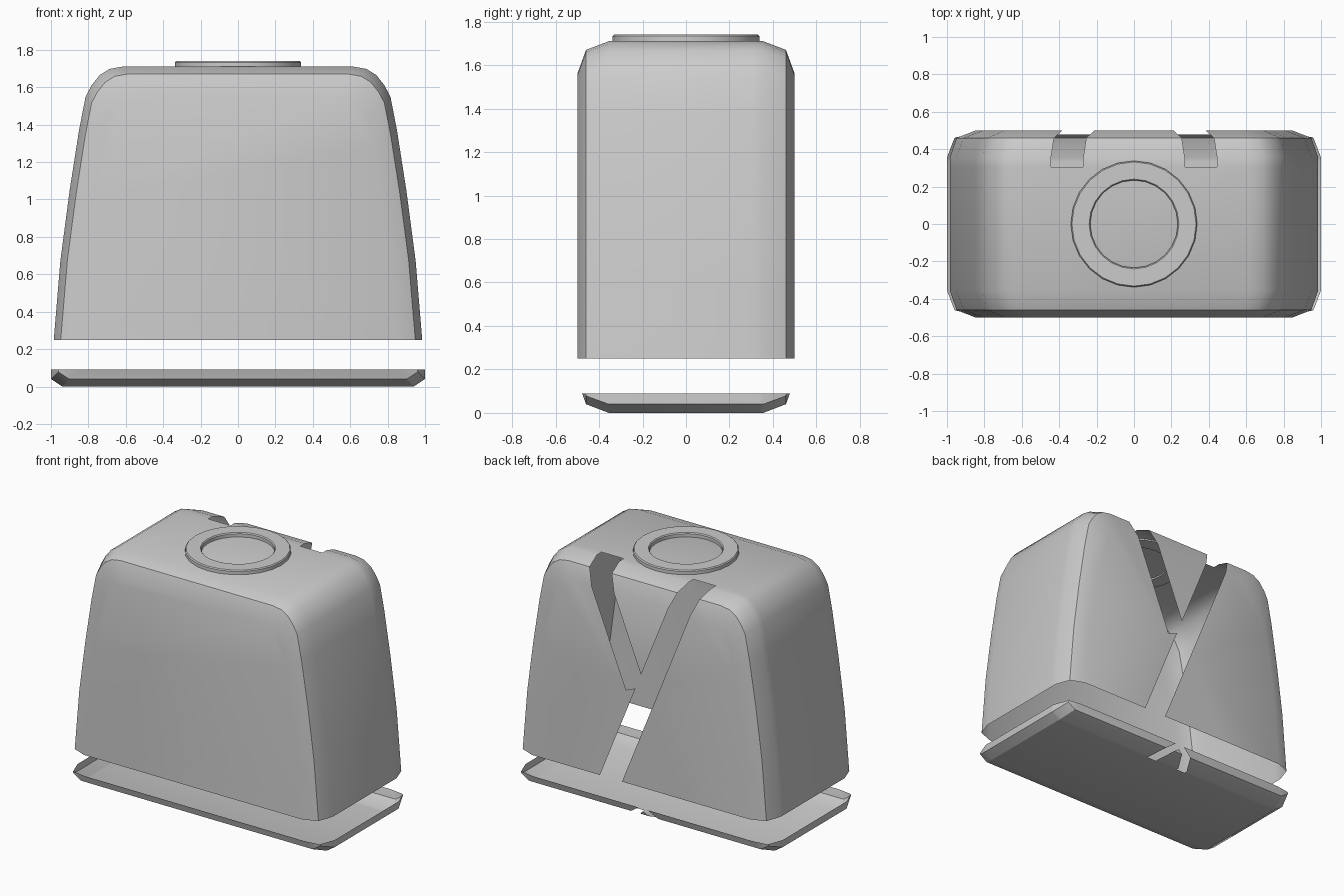
import bpy, bmesh, math

old = bpy.data.objects.get("Cube")
if old:
    bpy.data.objects.remove(old)

grey = bpy.data.materials.new("plain grey")
grey.use_nodes = True
COLOUR = (0.6, 0.6, 0.6, 1)
grey.diffuse_color = COLOUR
grey.node_tree.nodes["Principled BSDF"].inputs["Base Color"].default_value = COLOUR

HEIGHT = 1.71
BASE_CUT, BODY_CUT = 0.09, 0.25
SLOT_END = 0.305          # how far the slot reaches over the roof
SLOPE = 0.405             # sideways run of the slot per unit of height

# Half of the arched outline, from the floor up
HALF = [(0.94, 0), (1, 0.04), (1, 0.09), (0.985, 0.25), (0.95, 0.67), (0.9, 1.05),
        (0.85, 1.37), (0.815, 1.55), (0.783, 1.61), (0.74, 1.665), (0.687, 1.698), (0.62, HEIGHT)]
# Depth and inset of each bevel ring
RINGS = [(-0.5, 0.15), (-0.46, 0.04), (-0.355, 0), (0.355, 0), (0.46, 0.04), (0.5, 0.15)]


def finish(bm, name):
    mesh = bpy.data.meshes.new(name)
    bmesh.ops.delete(bm, geom=[v for v in bm.verts if not v.link_faces], context='VERTS')
    bm.to_mesh(mesh)
    bm.free()
    for p in mesh.polygons:
        p.use_smooth = True
    mesh.set_sharp_from_angle(angle=math.radians(30))
    mesh.materials.append(grey)
    obj = bpy.data.objects.new(name, mesh)
    bpy.context.collection.objects.link(obj)


def loft(bm, loops, cyclic=False):
    n = len(loops[0])
    pairs = list(zip(loops, loops[1:] + loops[:1])) if cyclic else list(zip(loops, loops[1:]))
    for a, b in pairs:
        for i in range(n):
            j = (i + 1) % n
            bm.faces.new((a[i], a[j], b[j], b[i]))


def shell():
    """Arched case with bevelled front and back, as one closed skin."""
    bm = bmesh.new()
    outline = HALF + [(-x, z) for x, z in reversed(HALF)]
    mid = HEIGHT / 2
    loops = [[bm.verts.new((x * (1 - d), y, mid + (z - mid) * (1 - d / mid)))
              for x, z in outline] for y, d in RINGS]
    loft(bm, loops)
    bm.faces.new(loops[0])
    bm.faces.new(loops[-1])
    bmesh.ops.recalc_face_normals(bm, faces=bm.faces)
    return bm


def slice_mesh(bm, co, normal, min_y=None, **clear):
    faces = [f for f in bm.faces if min_y is None or f.calc_center_median().y > min_y]
    geom = set(faces)
    for f in faces:
        geom.update(f.edges)
        geom.update(f.verts)
    bmesh.ops.bisect_plane(bm, geom=list(geom), plane_co=co, plane_no=normal, dist=1e-5, **clear)


def remove(bm, inside, min_y):
    doomed = []
    for f in bm.faces:
        c = f.calc_center_median()
        if c.y > min_y and inside(c.x, c.z):
            doomed.append(f)
    bmesh.ops.delete(bm, geom=doomed, context='FACES')


# Hollow body with a branching slot in the back
body = shell()
slice_mesh(body, (0, 0, BODY_CUT), (0, 0, 1), clear_inner=True)
slice_mesh(body, (0, SLOT_END, 0), (0, 1, 0))
SLOT_X, SLOT_Z, SLOT_W = 0.297, 1.56, 0.086
END_X, END_Z = 0.08, 0.918
for side in (-1, 1):
    for w in (-SLOT_W, SLOT_W):
        slice_mesh(body, (side * SLOT_X + w, 0, SLOT_Z), (1, 0, -side * SLOPE), SLOT_END)
slice_mesh(body, (END_X, 0, END_Z), (SLOPE, 0, 1), SLOT_END)


def in_slot(x, z):
    drop = SLOPE * (SLOT_Z - z)
    long_arm = abs(x + SLOT_X - drop) < SLOT_W
    short_arm = abs(x - SLOT_X + drop) < SLOT_W and SLOPE * (x - END_X) + z > END_Z
    return long_arm or short_arm


remove(body, in_slot, SLOT_END)
finish(body, "body_shell")

# Shallow base tray with a small forked notch in its back rim
tray = shell()
slice_mesh(tray, (0, 0, BASE_CUT), (0, 0, 1), clear_outer=True)
NOTCH_Y, NOTCH_W, NOTCH_RUN = 0.335, 0.036, 1.4
slice_mesh(tray, (0, NOTCH_Y, 0), (0, 1, 0))
for side in (-1, 1):
    for w in (-NOTCH_W, NOTCH_W):
        slice_mesh(tray, (w, 0, BASE_CUT), (1, 0, side * NOTCH_RUN), NOTCH_Y)
remove(tray, lambda x, z: abs(abs(x) - NOTCH_RUN * (BASE_CUT - z)) < NOTCH_W, NOTCH_Y)
finish(tray, "base_tray")

# Raised ring on the roof
ring = bmesh.new()
SECTION = [(0.338, 1.7), (0.338, 1.733), (0.332, 1.74), (0.24, 1.74), (0.234, 1.733), (0.234, 1.7)]
SIDES = 24
loops = [[ring.verts.new((r * math.cos(math.tau * i / SIDES), r * math.sin(math.tau * i / SIDES), z))
          for i in range(SIDES)] for r, z in SECTION]
loft(ring, loops, cyclic=True)
bmesh.ops.recalc_face_normals(ring, faces=ring.faces)
finish(ring, "roof_ring")
